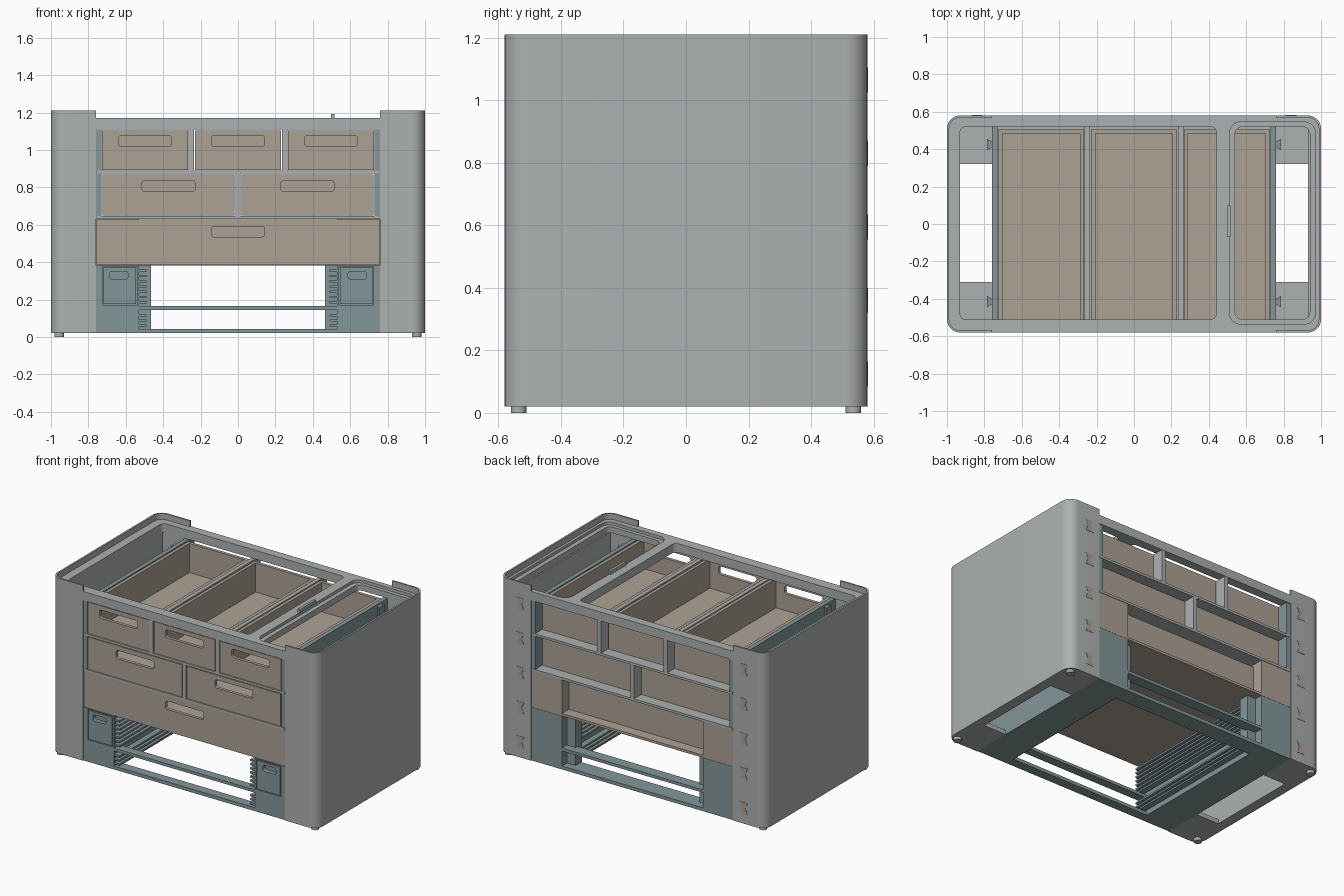
import bpy, bmesh, math

if "Cube" in bpy.data.objects:
    bpy.data.objects.remove(bpy.data.objects["Cube"], do_unlink=True)


def material(name, rgb):
    m = bpy.data.materials.new(name)
    m.use_nodes = True
    m.diffuse_color = (*rgb, 1)
    m.node_tree.nodes["Principled BSDF"].inputs["Base Color"].default_value = (*rgb, 1)
    return m


GREY = material("grey", (0.42, 0.44, 0.44))
TAN = material("tan", (0.42, 0.36, 0.30))
TEAL = material("teal", (0.23, 0.31, 0.32))


def arc(cx, cy, r, start, n=8):
    """Quarter circle, counter-clockwise from the start angle in degrees."""
    return [(cx + r * math.cos(math.radians(start + 90 * i / n)),
             cy + r * math.sin(math.radians(start + 90 * i / n))) for i in range(n + 1)]


def rect(x0, x1, y0, y1, r=0):
    if not r:
        return [(x0, y0), (x1, y0), (x1, y1), (x0, y1)]
    return (arc(x1 - r, y1 - r, r, 0) + arc(x0 + r, y1 - r, r, 90)
            + arc(x0 + r, y0 + r, r, 180) + arc(x1 - r, y0 + r, r, 270))


def plate(name, loops, lo, hi, mat, upright=False):
    """Extrude an outline with holes along z, or along y when upright."""
    cu = bpy.data.curves.new(name, "CURVE")
    cu.dimensions, cu.fill_mode, cu.extrude = "2D", "BOTH", (hi - lo) / 2
    for loop in loops:
        sp = cu.splines.new("POLY")
        sp.points.add(len(loop) - 1)
        for p, (u, v) in zip(sp.points, loop):
            p.co = (u, v, 0, 1)
        sp.use_cyclic_u = True
    tmp = bpy.data.objects.new("tmp", cu)
    bpy.context.collection.objects.link(tmp)
    dg = bpy.context.evaluated_depsgraph_get()
    me = bpy.data.meshes.new_from_object(tmp.evaluated_get(dg))
    bpy.data.objects.remove(tmp, do_unlink=True)
    bm = bmesh.new()
    bm.from_mesh(me)
    bmesh.ops.remove_doubles(bm, verts=bm.verts, dist=0.0001)
    bmesh.ops.recalc_face_normals(bm, faces=bm.faces)
    for f in bm.faces:
        f.smooth = True
        f.material_index = 0
    bm.to_mesh(me)
    bm.free()
    me.set_sharp_from_angle(angle=math.radians(30))
    me.materials.clear()
    me.materials.append(mat)
    ob = bpy.data.objects.new(name, me)
    bpy.context.collection.objects.link(ob)
    mid = (lo + hi) / 2
    ob.location = (0, mid, 0) if upright else (0, 0, mid)
    ob.rotation_euler.x = math.pi / 2 if upright else 0
    return ob


def box(name, x0, x1, y0, y1, z0, z1, mat):
    return plate(name, [rect(min(x0, x1), max(x0, x1), y0, y1)], z0, z1, mat)


W, D, MID = 1.0, 0.58, 0.76      # half width, half depth, half width of the middle
FRONT, BACK = -0.575, 0.575      # middle section faces


def end_shape(s, xi, y0, y1, r=0.07):
    """C-shaped end outline, open towards the middle."""
    pts = [(MID, -D)] + arc(W - r, -D + r, r, 270) + arc(W - r, D - r, r, 0)
    pts += [(MID, D), (MID, y1), (xi, y1), (xi, y0), (MID, y0)]
    return [(s * x, y) for x, y in pts]


# End shells, with floor, raised rim, feet and rear joint clips
for s, side in ((1, "left"), (-1, "right")):
    plate(side + "_end_shell", [end_shape(s, 0.93, -0.52, 0.52)], 0.02, 1.11, GREY)
    plate(side + "_end_floor", [end_shape(s, 0.93, -0.31, 0.32)], 0.02, 0.05, GREY)
    r, t = 0.058, 0.012
    rim = [(MID, -D)] + arc(0.93, -0.51, 0.07, 270) + arc(0.93, 0.51, 0.07, 0)
    rim += [(MID, D), (MID, D - t)] + arc(0.93, 0.51, r, 0)[::-1]
    rim += arc(0.93, -0.51, r, 270)[::-1] + [(MID, t - D)]
    plate(side + "_rim", [[(s * x, y) for x, y in rim]], 1.17, 1.21, GREY)
    for y in (-0.535, 0.535):
        c = s * 0.955
        plate(side + "_foot", [rect(c - 0.025, c + 0.025, y - 0.025, y + 0.025, 0.025)],
              0, 0.02, GREY)
    for i in range(5):
        x, z = s * 0.84, 0.125 + 0.235 * i
        clip = [(x - 0.03, z - 0.04), (x + 0.03, z - 0.04), (x + 0.012, z),
                (x + 0.03, z + 0.04), (x - 0.03, z + 0.04), (x - 0.012, z)]
        plate(side + "_clip", [clip], 0.575, 0.582, TAN, True)

# Top frame: main opening, and a second opening with a recessed ledge
outer = rect(-W, W, -D, D, 0.07)
main_hole = rect(-0.93, 0.44, -0.51, 0.52, 0.03)
plate("top_frame_lower", [outer, main_hole, rect(0.54, 0.94, -0.51, 0.52, 0.04)],
      1.11, 1.15, GREY)
plate("top_frame_upper", [outer, main_hole, rect(0.51, 0.97, -0.535, 0.545, 0.06)],
      1.15, 1.17, GREY)
box("latch", 0.498, 0.515, -0.07, 0.1, 1.17, 1.193, GREY)

# Side plates with dovetail rails
for s, side in ((1, "left"), (-1, "right")):
    box(side + "_side_plate", s * 0.73, s * MID, FRONT, BACK, 0.63, 1.11, TEAL)
    for y in (-0.415, 0.425):
        tail = [(s * 0.755, y - 0.012), (s * 0.785, y - 0.03),
                (s * 0.785, y + 0.03), (s * 0.755, y + 0.012)]
        plate(side + "_dovetail", [tail], 0.38, 1.1, TEAL)

# Shelves and dividers
for z in (0.63, 0.873):
    box("shelf", -0.755, 0.755, -0.578, 0.578, z, z + 0.016, GREY)
for x, z0, z1 in ((-0.25, 0.889, 1.11), (0.25, 0.889, 1.11), (0, 0.646, 0.873)):
    box("divider", x - 0.014, x + 0.014, -0.578, 0.578, z0, z1, GREY)


def slot(x, z, w=0.285, h=0.056):
    return rect(x - w / 2, x + w / 2, z - h / 2, z + h / 2, 0.015)


def drawer(name, x0, x1, z0, z1, grip_x, grip_z, panel=None):
    t, back = 0.022, 0.505
    walls = [(x0, FRONT + t), (x0 + t, FRONT + t), (x0 + t, back - t),
             (x1 - t, back - t), (x1 - t, FRONT + t), (x1, FRONT + t),
             (x1, back), (x0, back)]
    plate(name + "_walls", [walls], z0, z1, TAN)
    box(name + "_floor", x0 + t, x1 - t, FRONT + t, back - t, z0, z0 + 0.015, TAN)
    face = panel or rect(x0, x1, z0, z1)
    plate(name + "_front", [face, slot(grip_x, grip_z)], FRONT, FRONT + t, TAN, True)


for c in (-0.497, 0, 0.497):
    drawer("small_drawer", c - 0.229, c + 0.229, 0.892, 1.105, c, 1.048)
for c in (-0.371, 0.371):
    drawer("medium_drawer", c - 0.353, c + 0.353, 0.649, 0.868, c, 0.807)

# Wide drawer between two solid blocks
drawer("wide_drawer", -0.525, 0.525, 0.402, 0.61, 0, 0.563,
       rect(-0.757, 0.757, 0.385, 0.629))
box("wide_drawer_bed", -0.53, 0.53, -0.55, BACK, 0.383, 0.4, TAN)
for s, side in ((1, "left"), (-1, "right")):
    box(side + "_wide_block", s * 0.53, s * MID, -0.553, BACK, 0.383, 0.63, TAN)

# Base: side blocks with small front drawers, rack slats and rear stops
for s, side in ((1, "left"), (-1, "right")):
    def span(a, b, z0, z1):
        return rect(min(s * a, s * b), max(s * a, s * b), z0, z1)
    box(side + "_base_block", s * 0.53, s * MID, -0.545, BACK, 0.043, 0.382, TEAL)
    plate(side + "_base_face", [span(0.53, MID, 0.043, 0.382), span(0.54, 0.725, 0.17, 0.376)],
          FRONT, -0.545, TEAL, True)
    plate(side + "_base_drawer", [span(0.545, 0.72, 0.175, 0.371),
          slot(s * 0.638, 0.33, 0.1, 0.042)], FRONT, -0.545, TEAL, True)
    heights = [0.18 + 0.028 * i for i in range(7)] + [0.055 + 0.027 * i for i in range(3)]
    for z in heights:
        box(side + "_rack_slat", s * 0.49, s * 0.53, -0.57, 0.45, z, z + 0.012, TEAL)
    box(side + "_rack_stop", s * 0.465, s * 0.53, 0.45, 0.52, 0.043, 0.382, TEAL)

plate("base_plate", [rect(-MID, MID, FRONT, BACK), rect(-0.53, 0.53, -0.51, 0.46)],
      0.02, 0.043, TEAL)
for y0, y1 in ((FRONT, -0.515), (0.5, BACK)):
    box("cross_bar", -0.53, 0.53, y0, y1, 0.145, 0.165, TEAL)
